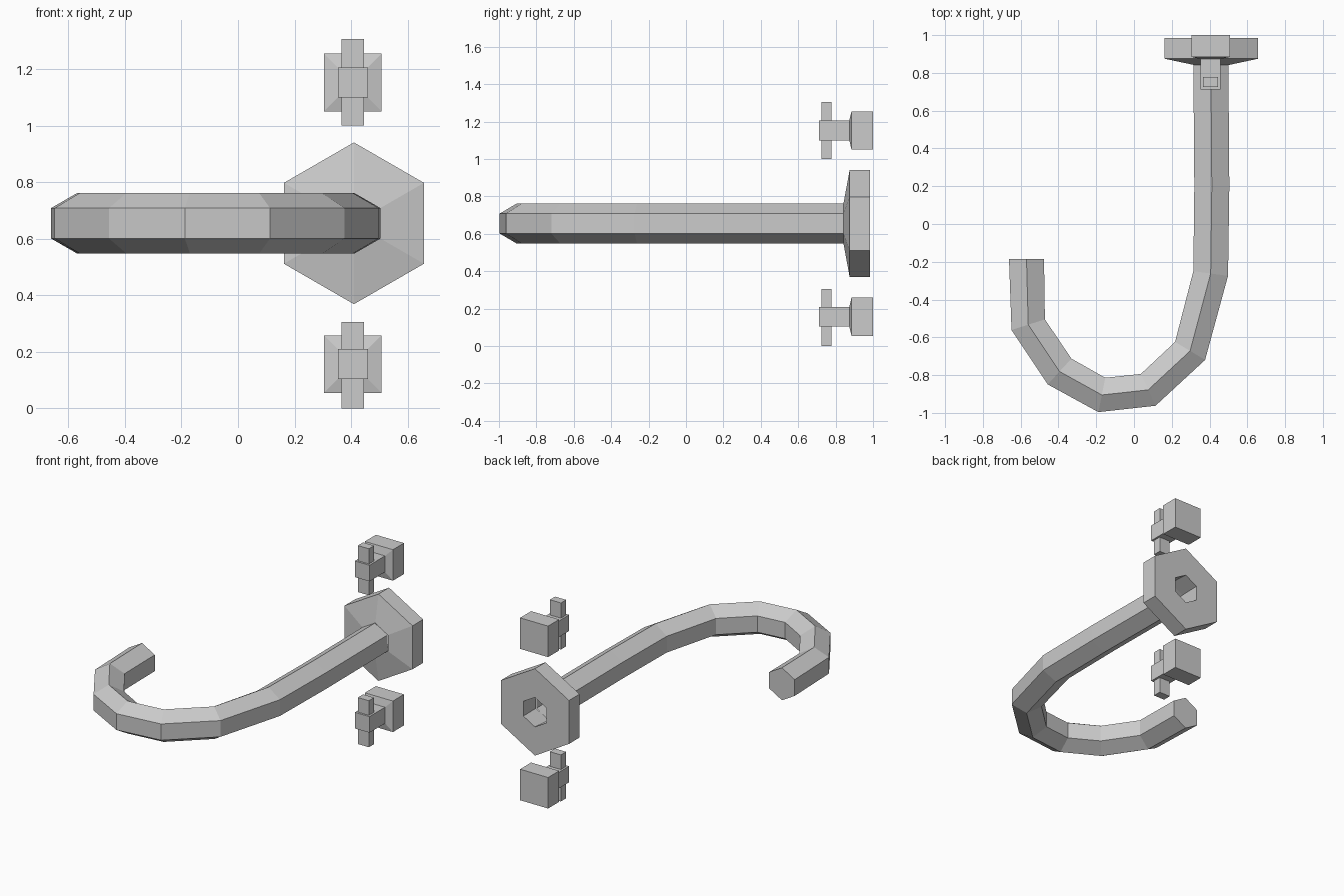
import bpy, bmesh, math
from mathutils import Vector

if "Cube" in bpy.data.objects:
    bpy.data.objects.remove(bpy.data.objects["Cube"])

CX, CZ = 0.407, 0.655      # spout axis


def finish(name, bm):
    bmesh.ops.recalc_face_normals(bm, faces=bm.faces)
    mesh = bpy.data.meshes.new(name)
    bm.to_mesh(mesh)
    bm.free()
    obj = bpy.data.objects.new(name, mesh)
    bpy.context.collection.objects.link(obj)
    return obj


def loft(name, rings, cap_start=False, cap_end=False, closed=False):
    """Skin a list of rings that all have the same number of points."""
    bm = bmesh.new()
    loops = [[bm.verts.new(p) for p in ring] for ring in rings]
    pairs = list(zip(loops, loops[1:]))
    if closed:
        pairs.append((loops[-1], loops[0]))
    n = len(loops[0])
    for a, b in pairs:
        for i in range(n):
            j = (i + 1) % n
            bm.faces.new((a[i], a[j], b[j], b[i]))
    if cap_start:
        bm.faces.new(loops[0])
    if cap_end:
        bm.faces.new(loops[-1])
    return finish(name, bm)


def hex_ring(x, y, r, side=Vector((1, 0, 0))):
    """Hexagon with a corner up, lying across the direction of the spout."""
    ring = []
    for i in range(6):
        a = math.radians(60 * i + 30)
        ring.append(Vector((x, y, CZ)) + side * (r * math.cos(a)) + Vector((0, 0, r * math.sin(a))))
    return ring


def rect_ring(x, y, z, hx, hz):
    return [(x + sx * hx, y, z + sz * hz) for sx, sz in ((-1, -1), (1, -1), (1, 1), (-1, 1))]


# Hooked spout: hexagonal tube, open at the wall and closed at the tip
path = [(CX, 0.842), (0.412, 0.2), (0.406, -0.262), (0.297, -0.672), (0.075, -0.878),
        (-0.17, -0.905), (-0.394, -0.781), (-0.56, -0.533), (-0.569, -0.185)]
rings = []
for i, (x, y) in enumerate(path):
    if i in (0, 1, len(path) - 1):
        t = Vector((0, 1 if i > 1 else -1, 0))
    else:
        here = Vector((x, y, 0))
        before = (here - Vector((*path[i - 1], 0))).normalized()
        after = (Vector((*path[i + 1], 0)) - here).normalized()
        t = (before + after).normalized()
    rings.append(hex_ring(x, y, 0.107, Vector((-t.y, t.x, 0))))
loft("spout", rings, cap_end=True)

# Wall flange: hexagonal plate with sloped front and a hole through the back
flange = [(0.842, 0.107), (0.875, 0.286), (0.985, 0.286), (0.985, 0.097)]
loft("wall_flange", [hex_ring(0.41, y, r) for y, r in flange], closed=True)

# Two taps, above and below the flange
for label, z in (("lower", 0.157), ("upper", 1.153)):
    # square wall block sloping into the stem
    profile = [(0.711, 0.053), (0.873, 0.053), (0.885, 0.102), (1.0, 0.102)]
    loft(label + "_tap_body", [rect_ring(0.406, y, z, h, h) for y, h in profile],
         cap_start=True, cap_end=True)
    # upright handle bar crossing the stem
    loft(label + "_tap_handle",
         [rect_ring(0.406, y, z - 0.004 if z < 0.5 else z, 0.04, 0.153) for y in (0.724, 0.778)],
         cap_start=True, cap_end=True)
